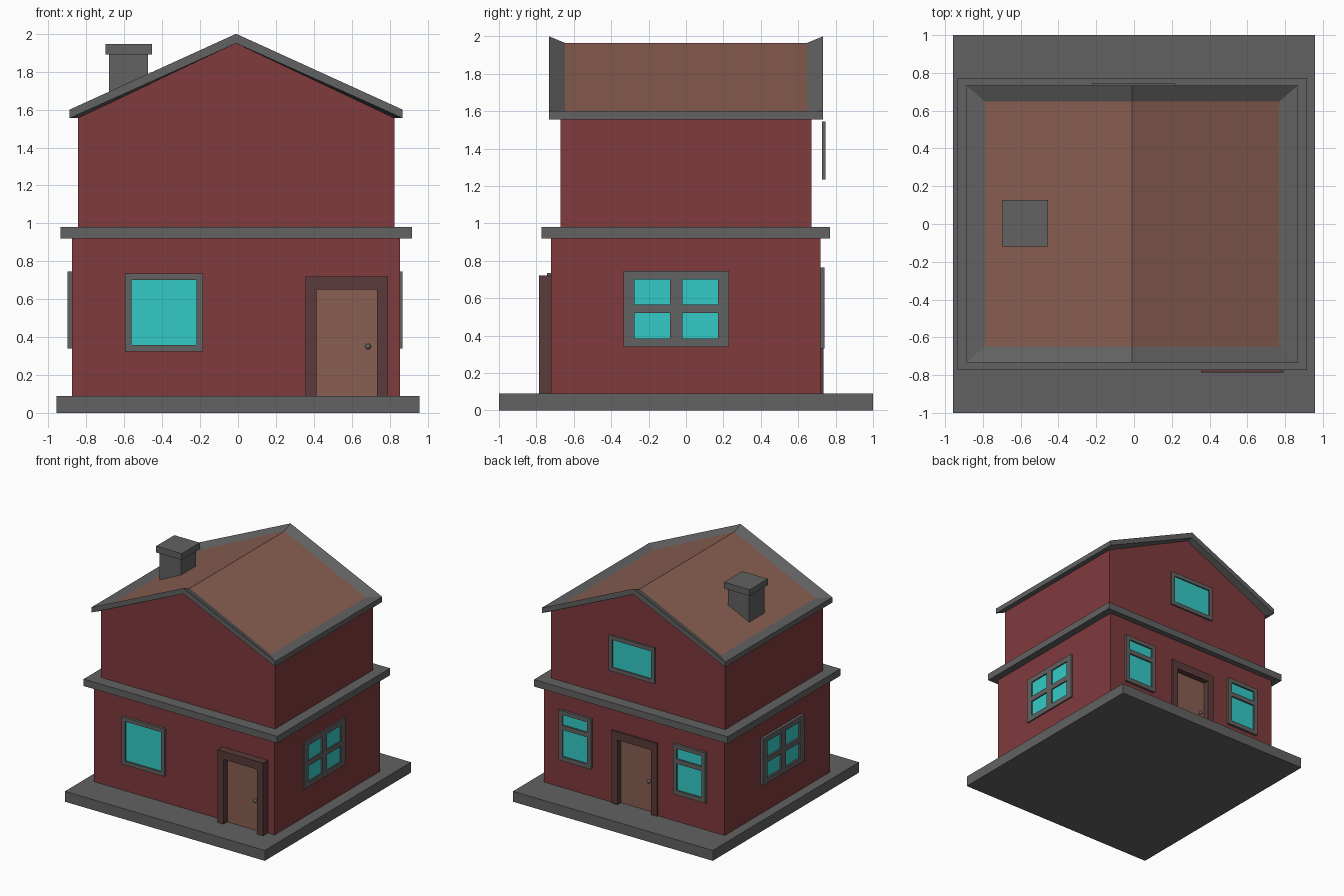
import bpy, bmesh
from math import radians
from mathutils import Matrix, Vector

if "Cube" in bpy.data.objects:
    bpy.data.objects.remove(bpy.data.objects["Cube"])

CX = -0.01  # centre line of the house body


def material(name, rgb):
    m = bpy.data.materials.new(name)
    m.use_nodes = True
    m.diffuse_color = (*rgb, 1)
    m.node_tree.nodes["Principled BSDF"].inputs["Base Color"].default_value = (*rgb, 1)
    return m


RED = material("brick_red", (0.215, 0.043, 0.046))
GREY = material("stone_grey", (0.122, 0.122, 0.122))
BROWN = material("warm_brown", (0.25, 0.112, 0.082))
DARK = material("dark_wood", (0.105, 0.043, 0.043))
GLASS = material("turquoise_glass", (0.034, 0.6, 0.575))


def finish(name, bm, *mats, matrix=None):
    bmesh.ops.recalc_face_normals(bm, faces=bm.faces)
    me = bpy.data.meshes.new(name)
    bm.to_mesh(me)
    bm.free()
    for m in mats:
        me.materials.append(m)
    ob = bpy.data.objects.new(name, me)
    bpy.context.collection.objects.link(ob)
    if matrix:
        ob.matrix_world = matrix
    return ob


def cube_mesh(lo, hi):
    bm = bmesh.new()
    lo, hi = Vector(lo), Vector(hi)
    bmesh.ops.create_cube(bm, size=1)
    for v in bm.verts:
        v.co = Vector([(a + b) / 2 + c * (b - a) for a, b, c in zip(lo, hi, v.co)])
    return bm


def box(name, lo, hi, mat, matrix=None):
    return finish(name, cube_mesh(lo, hi), mat, matrix=matrix)


def prism(name, profile, y0, y1, mat, matrix=None):
    """Extrude an x-z outline from y0 to y1."""
    bm = bmesh.new()
    face = bm.faces.new([bm.verts.new((x, y0, z)) for x, z in profile])
    new = bmesh.ops.extrude_face_region(bm, geom=[face], use_keep_orig=True)["geom"]
    bmesh.ops.translate(bm, vec=(0, y1 - y0, 0),
                        verts=[g for g in new if isinstance(g, bmesh.types.BMVert)])
    return finish(name, bm, mat, matrix=matrix)


def placed(x, y, z, turn):
    return Matrix.Translation((x, y, z)) @ Matrix.Rotation(radians(turn), 4, 'Z')


def window(name, us, vs, depth, matrix):
    """Frame on a grid of breaks facing -y; cells odd in both directions are panes."""
    bm = bmesh.new()
    grid = [[bm.verts.new((u, 0, v)) for v in vs] for u in us]
    for i in range(len(us) - 1):
        for j in range(len(vs) - 1):
            bm.faces.new((grid[i][j], grid[i + 1][j], grid[i + 1][j + 1], grid[i][j + 1]))

    def pull(faces, dist, keep):
        new = bmesh.ops.extrude_face_region(bm, geom=faces, use_keep_orig=keep)["geom"]
        bmesh.ops.translate(bm, vec=(0, -dist, 0),
                            verts=[g for g in new if isinstance(g, bmesh.types.BMVert)])
        return [g for g in new if isinstance(g, bmesh.types.BMFace)]

    def is_pane(f):
        c = f.calc_center_median()
        i = sum(c.x > u for u in us) - 1
        j = sum(c.z > v for v in vs) - 1
        return i % 2 == 1 and j % 2 == 1

    front = pull(list(bm.faces), depth * 0.4, True)
    for f in front:
        f.material_index = int(is_pane(f))
    pull([f for f in front if not is_pane(f)], depth * 0.6, False)
    for f in bm.faces:
        f.normal_update()
        if abs(f.normal.y) < 0.5:
            f.material_index = 0
    return finish(name, bm, GREY, GLASS, matrix=matrix)


def door(name, matrix, depth):
    """Frame, slab and knob facing -y, with the origin at the back of the slab."""
    w, h, wi, hi = 0.218, 0.63, 0.16, 0.56
    outline = [(-w, 0), (-w, h), (w, h), (w, 0), (wi, 0), (wi, hi), (-wi, hi), (-wi, 0)]
    prism(name + "_frame", outline, 0, -depth, DARK, matrix)
    box(name + "_slab", (-wi, -0.012, 0), (wi, 0, hi), BROWN, matrix)
    bm = bmesh.new()
    bmesh.ops.create_uvsphere(bm, u_segments=16, v_segments=8, radius=0.015,
                              matrix=Matrix.Translation((0.113, -0.022, 0.26)))
    for f in bm.faces:
        f.smooth = True
    finish(name + "_knob", bm, GREY, matrix=matrix)


# Base, storeys and the ledge between them
box("base_slab", (-0.957, -1, 0), (0.957, 1, 0.09), GREY)
lower = box("lower_walls", (CX - 0.865, -0.722, 0.09), (CX + 0.865, 0.72, 0.92), RED)
box("ledge", (CX - 0.927, -0.773, 0.92), (CX + 0.927, 0.77, 0.98), GREY)
gable = [(CX - 0.835, 0.98), (CX + 0.835, 0.98), (CX + 0.835, 1.555),
         (CX, 1.95), (CX - 0.835, 1.555)]
prism("upper_walls", gable, -0.67, 0.67, RED)

# Recess in the back wall for the back door
cutter = box("door_cutter", (-0.2, 0.665, 0), (0.164, 0.9, 0.67), RED)
cutter.hide_render = True
cut = lower.modifiers.new("door_recess", 'BOOLEAN')
cut.operation, cut.object, cut.solver = 'DIFFERENCE', cutter, 'EXACT'
bpy.context.view_layer.objects.active = lower
bpy.ops.object.modifier_apply(modifier=cut.name)
bpy.data.objects.remove(cutter)

# Roof: soffit, fascia, sloping border and two sunken panels
bm = bmesh.new()
rings = []
for hx, hy, eave, ridge in ((0.835, 0.67, 1.555, 1.95), (0.878, 0.733, 1.555, 1.95),
                            (0.878, 0.733, 1.6, 2.0), (0.778, 0.648, 1.6, 1.965)):
    half = [(-hx, eave), (0, ridge), (hx, eave)]
    pts = [(x, -hy, z) for x, z in half] + [(x, hy, z) for x, z in reversed(half)]
    rings.append([bm.verts.new((CX + x, y, z)) for x, y, z in pts])
for a, b in zip(rings, rings[1:]):
    for i in range(6):
        j = (i + 1) % 6
        bm.faces.new((a[i], a[j], b[j], b[i]))
top = rings[-1]
for ids in ((0, 1, 4, 5), (1, 2, 3, 4)):
    bm.faces.new([top[i] for i in ids]).material_index = 1
finish("roof", bm, GREY, BROWN)

# Chimney with a hollow cap
box("chimney_stack", (-0.68, -0.1, 1.6), (-0.475, 0.107, 1.89), GREY)
bm = cube_mesh((-0.7, -0.12, 1.89), (-0.455, 0.128, 1.945))
flue = max(bm.faces, key=lambda f: f.calc_center_median().z)
bmesh.ops.inset_region(bm, faces=[flue], thickness=0.031)
new = bmesh.ops.extrude_face_region(bm, geom=[flue])["geom"]
bmesh.ops.translate(bm, vec=(0, 0, -0.03),
                    verts=[g for g in new if isinstance(g, bmesh.types.BMVert)])
for g in new:
    if isinstance(g, bmesh.types.BMFace):
        g.material_index = 1
finish("chimney_cap", bm, GREY, DARK)

# Doors
door("front_door", placed(0.573, -0.722, 0.09, 0), 0.065)
door("back_door", placed(-0.018, 0.675, 0.09, 180), 0.06)

# Windows
window("front_window", (-0.205, -0.172, 0.172, 0.205), (0, 0.033, 0.377, 0.41), 0.023,
       placed(-0.39, -0.721, 0.325, 0))
side_v = (0, 0.045, 0.18, 0.225, 0.36, 0.405)
side_u = (-0.282, -0.223, -0.033, 0.033, 0.223, 0.282)
window("left_window", side_u, side_v, 0.018, placed(0.85, -0.053, 0.34, 90))
window("right_window", side_u, side_v, 0.025, placed(-0.874, -0.053, 0.34, -90))
for side, x in (("left", 0.548), ("right", -0.548)):
    window("back_window_" + side, (-0.155, -0.118, 0.118, 0.155),
           (0, 0.038, 0.27, 0.31, 0.4, 0.435), 0.022, placed(x, 0.719, 0.33, 180))
window("attic_window", (-0.22, -0.185, 0.185, 0.22), (0, 0.035, 0.275, 0.31), 0.018,
       placed(0, 0.727, 1.235, 180))
